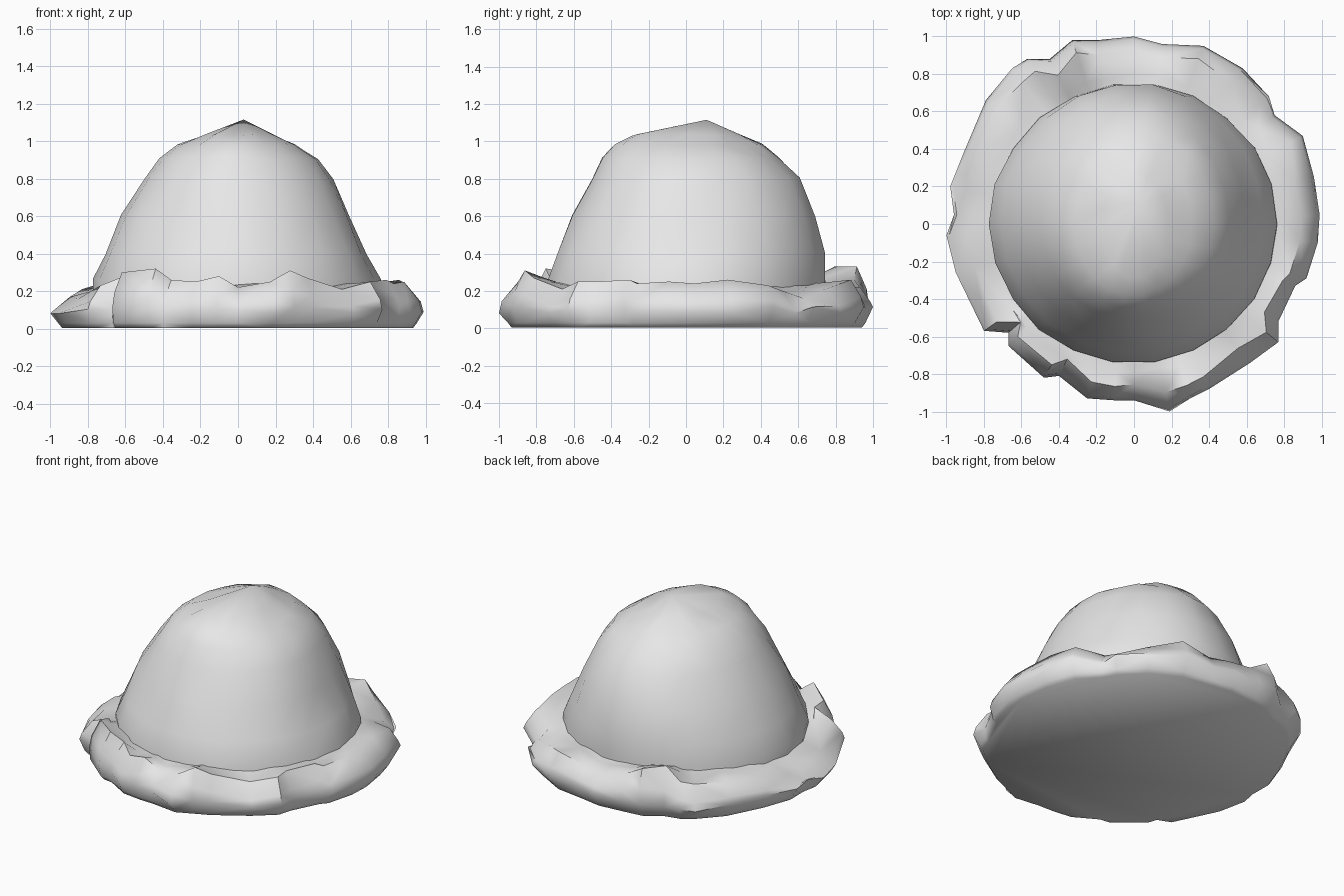
import bpy, bmesh, math, random
from mathutils import Vector

if "Cube" in bpy.data.objects:
    bpy.data.objects.remove(bpy.data.objects["Cube"])

random.seed(4)
grey = bpy.data.materials.new("stone grey")
grey.diffuse_color = (0.8, 0.8, 0.8, 1)
grey.use_nodes = True
grey.node_tree.nodes["Principled BSDF"].inputs["Base Color"].default_value = grey.diffuse_color


def loft(name, rings, apex=None, floor=False, angle=50):
    """Skin closed rings of equal length, with optional tip and flat floor."""
    bm = bmesh.new()
    loops = [[bm.verts.new(p) for p in ring] for ring in rings]
    n = len(loops[0])
    for a, b in zip(loops, loops[1:]):
        for i in range(n):
            j = (i + 1) % n
            bm.faces.new((a[i], a[j], b[j], b[i]))
    if apex:
        tip = bm.verts.new(apex)
        for i in range(n):
            bm.faces.new((loops[-1][i], loops[-1][(i + 1) % n], tip))
    if floor:
        bm.faces.new(loops[0][::-1])
    bmesh.ops.triangulate(bm, faces=[f for f in bm.faces if len(f.verts) < 5])
    bmesh.ops.recalc_face_normals(bm, faces=bm.faces)
    mesh = bpy.data.meshes.new(name)
    bm.to_mesh(mesh)
    bm.free()
    mesh.materials.append(grey)
    obj = bpy.data.objects.new(name, mesh)
    bpy.context.collection.objects.link(obj)
    bpy.ops.object.select_all(action='DESELECT')
    obj.select_set(True)
    bpy.context.view_layer.objects.active = obj
    bpy.ops.object.shade_smooth_by_angle(angle=math.radians(angle))
    return obj


# Dome: height, then reach to right, left, back and front
levels = [
    (0.10, .77, .77, .75, .74), (0.26, .76, .77, .75, .74),
    (0.40, .69, .71, .75, .69), (0.60, .60, .62, .70, .61),
    (0.80, .51, .50, .61, .51), (0.91, .43, .42, .50, .45),
    (0.98, .31, .32, .41, .38), (1.035, .18, .17, .28, .29),
]
SIDES = 22
rings = []
for z, right, left, back, front in levels:
    ring = []
    for i in range(SIDES):
        t = math.tau * i / SIDES
        c, s = math.cos(t), math.sin(t)
        wob = random.uniform(-.008, .008)
        ring.append(((right if c > 0 else left) * c * (1 + wob),
                     (back if s > 0 else front) * s * (1 + wob),
                     z + wob * .8))
    rings.append(ring)
loft("dome", rings, apex=(.03, .11, 1.115), angle=60)

# Lumpy rim: outline x, outline y, crest height
outline = [
    (.99, .05, .24), (.96, .25, .26), (.90, .47, .23), (.75, .58, .20),
    (.72, .68, .16), (.58, .83, .21), (.37, .95, .26), (.15, .96, .22),
    (0, 1.0, .22), (-.20, .98, .26), (-.33, .98, .33), (-.45, .88, .33),
    (-.57, .88, .26), (-.65, .83, .24), (-.79, .66, .24), (-.90, .40, .21),
    (-.98, .20, .17), (-.96, .05, .15), (-1.0, -.06, .17), (-.95, -.26, .16),
    (-.80, -.57, .23), (-.67, -.58, .28), (-.67, -.65, .30), (-.48, -.82, .32),
    (-.40, -.81, .26), (-.25, -.93, .25), (-.11, -.94, .28), (.0, -.94, .22),
    (.19, -1.0, .25), (.30, -.93, .31), (.40, -.88, .27), (.62, -.74, .21),
    (.77, -.63, .25), (.77, -.52, .25), (.86, -.33, .26), (.92, -.29, .24),
    (.98, -.10, .25),
]
rim = [[] for _ in range(7)]
for x, y, h in outline:
    d = Vector((x, y))
    r = d.length
    d.normalize()
    lump = random.uniform(-.02, .02)
    base = .5 * r + .46             # the floor outline is rounder than the rim
    section = [
        (base - .02, .004), (min(base, r), .03),
        (r, .10 + lump), (r - .015, .62 * h + lump * .5),
        (r - .085 + lump, h), (.79 + lump * .5, .5 * h + .115),
        (.70, .24),
    ]
    for ring, (rad, z) in zip(rim, section):
        ring.append((d.x * rad, d.y * rad, z))
loft("rim", rim, floor=True, angle=55)
